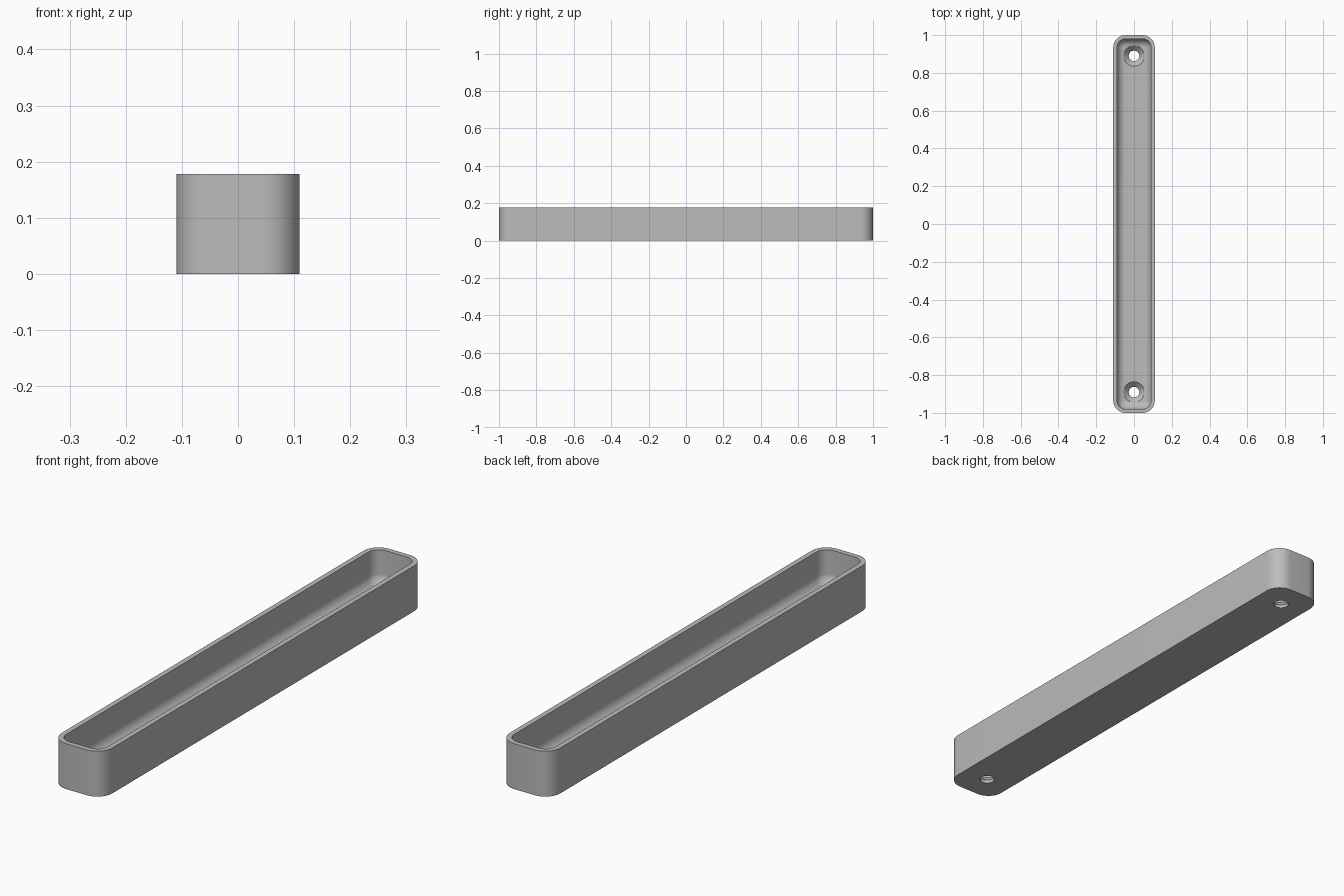
import bpy
import bmesh
from math import sin, cos, pi

HALF_W, HALF_L, HEIGHT = 0.11, 1.0, 0.178
CORNER, WALL, FLOOR, FILLET = 0.065, 0.02, 0.04, 0.044
HOLE_Y, HOLE_R, SINK_R = 0.89, 0.028, 0.055
STEPS = 10

cube = bpy.data.objects.get("Cube")
if cube:
    bpy.data.objects.remove(cube)

grey = bpy.data.materials.new("plain grey")
grey.use_nodes = True
colour = (0.5, 0.5, 0.5, 1)
grey.diffuse_color = colour
grey.node_tree.nodes["Principled BSDF"].inputs["Base Color"].default_value = colour


def rounded_rect(inset):
    """Outline points of the tray, shrunk by an inset."""
    r = CORNER - inset
    points = []
    for quarter, (sx, sy) in enumerate([(1, 1), (-1, 1), (-1, -1), (1, -1)]):
        for i in range(STEPS + 1):
            a = (quarter + i / STEPS) * pi / 2
            points.append((sx * (HALF_W - CORNER) + r * cos(a),
                           sy * (HALF_L - CORNER) + r * sin(a)))
    return points


def circle(r, y):
    return [(r * cos(i * pi / 24), y + r * sin(i * pi / 24)) for i in range(48)]


def loft(name, sections):
    """Closed solid through a list of (outline, height) sections."""
    bm = bmesh.new()
    rings = [[bm.verts.new((x, y, z)) for x, y in outline] for outline, z in sections]
    for low, high in zip(rings, rings[1:]):
        for i in range(len(low)):
            j = (i + 1) % len(low)
            bm.faces.new((low[i], low[j], high[j], high[i]))
    bm.faces.new(rings[0][::-1])
    bm.faces.new(rings[-1])
    bmesh.ops.recalc_face_normals(bm, faces=bm.faces)
    mesh = bpy.data.meshes.new(name)
    bm.to_mesh(mesh)
    bm.free()
    mesh.materials.append(grey)
    obj = bpy.data.objects.new(name, mesh)
    bpy.context.collection.objects.link(obj)
    return obj


# Tray: outer wall, flat rim, inner wall, then a rounded run into the floor
sections = [(rounded_rect(0), 0), (rounded_rect(0), HEIGHT), (rounded_rect(WALL), HEIGHT)]
for i in range(STEPS + 1):
    a = i / STEPS * pi / 2
    sections.append((rounded_rect(WALL + FILLET * (1 - cos(a))),
                     FLOOR + FILLET * (1 - sin(a))))
tray = loft("tray", sections)

# Countersunk screw hole near each end
bpy.context.view_layer.objects.active = tray
for side in (-1, 1):
    y = side * HOLE_Y
    cutter = loft("screw_hole_cutter", [
        (circle(HOLE_R, y), -0.05),
        (circle(HOLE_R, y), FLOOR - (SINK_R - HOLE_R)),
        (circle(SINK_R, y), FLOOR),
        (circle(SINK_R, y), FLOOR + 0.06)])
    cutter.hide_render = True
    cut = tray.modifiers.new("screw hole", 'BOOLEAN')
    cut.operation = 'DIFFERENCE'
    cut.solver = 'EXACT'
    cut.object = cutter
    bpy.ops.object.modifier_apply(modifier=cut.name)
    bpy.data.objects.remove(cutter)

bpy.ops.object.select_all(action='DESELECT')
tray.select_set(True)
bpy.ops.object.shade_smooth_by_angle(angle=pi / 6)
